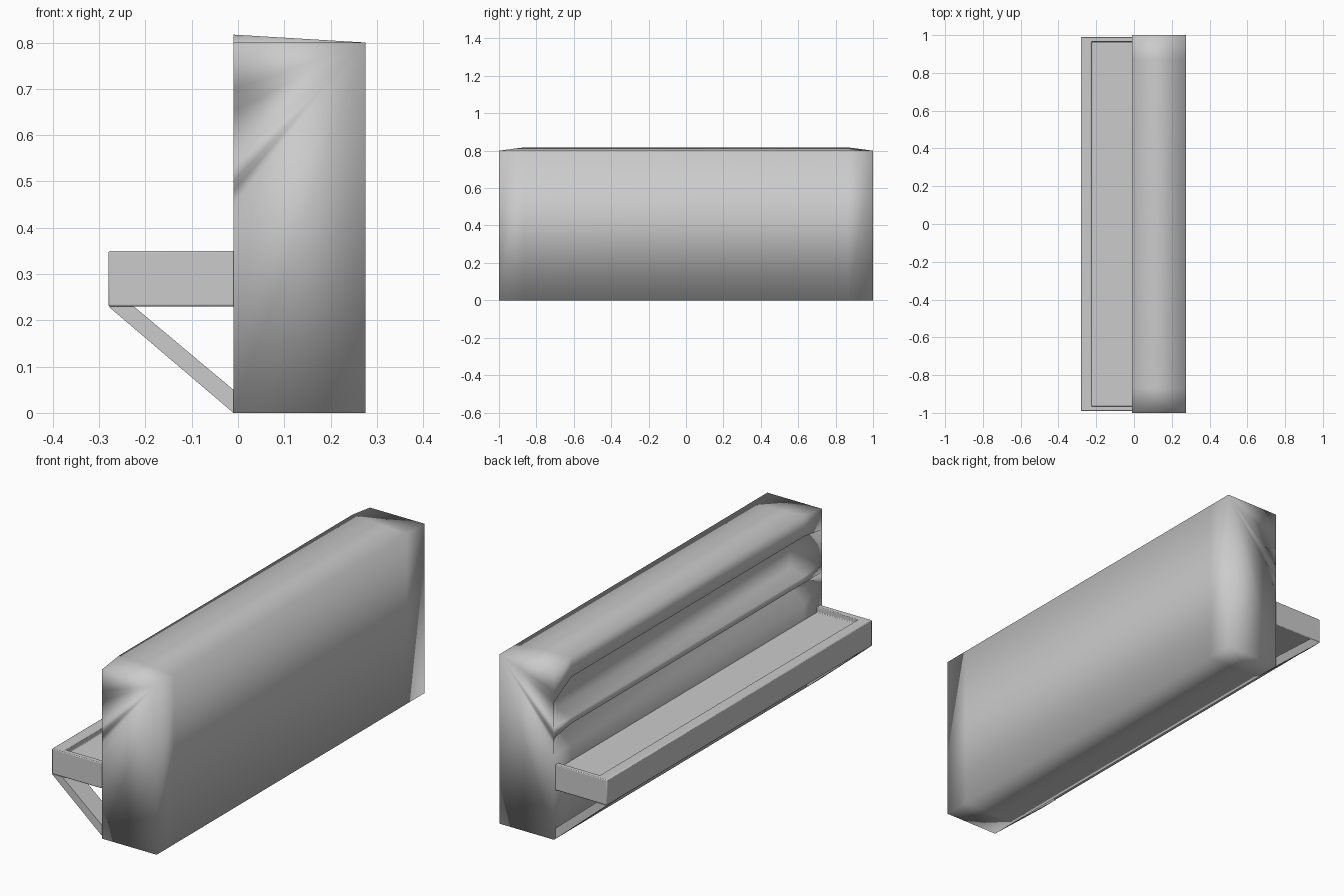
import bpy, bmesh

if "Cube" in bpy.data.objects:
    bpy.data.objects.remove(bpy.data.objects["Cube"])


def finish(name, bm, smooth=None):
    bmesh.ops.recalc_face_normals(bm, faces=bm.faces)
    mesh = bpy.data.meshes.new(name)
    bm.to_mesh(mesh)
    bm.free()
    obj = bpy.data.objects.new(name, mesh)
    bpy.context.collection.objects.link(obj)
    bpy.context.view_layer.objects.active = obj
    for o in bpy.context.selected_objects:
        o.select_set(False)
    obj.select_set(True)
    if smooth == "all":
        bpy.ops.object.shade_smooth()
    elif smooth is not None:
        bpy.ops.object.shade_smooth_by_angle(angle=smooth)
    return obj


def loft(name, sections, smooth=None):
    """Skin closed (x, z) sections placed along y; cap both ends."""
    bm = bmesh.new()
    rings = [[bm.verts.new((x, y, z)) for x, z in pts] for y, pts in sections]
    n = len(rings[0])
    for a, b in zip(rings, rings[1:]):
        for i in range(n):
            j = (i + 1) % n
            bm.faces.new((a[i], a[j], b[j], b[i]))
    bm.faces.new(rings[0])
    bm.faces.new(rings[-1])
    return finish(name, bm, smooth)


FACE = -0.01    # plane of the shelf side of the body

# body: tall block with two grooved ledges that close up towards the ends
middle = [(0.275, 0), (0.275, 0.80), (FACE, 0.817), (FACE, 0.72), (0.066, 0.70),
          (0.066, 0.55), (FACE, 0.53), (FACE, 0.50), (0.05, 0.48), (0.05, 0.45),
          (FACE, 0.40), (FACE, 0)]
end = [(max(x, FACE) if x > 0.2 else FACE, z) for x, z in middle]
end[2], end[3], end[4] = (FACE, 0.80), (FACE, 0.70), (FACE, 0.65)
loft("body", [(-1, end), (-0.87, middle), (0.87, middle), (1, end)], "all")

# tray: raised rim on three sides with a lower floor, one U-shaped piece
bm = bmesh.new()
outline = [(0.0, -0.99), (-0.28, -0.99), (-0.28, 0.99), (0.0, 0.99)]
inner = [(0.0, -0.965), (-0.225, -0.965), (-0.225, 0.965), (0.0, 0.965)]
bot = [bm.verts.new((x, y, 0.23)) for x, y in outline]
top = [bm.verts.new((x, y, 0.35)) for x, y in outline]
rim = [bm.verts.new((x, y, 0.35)) for x, y in inner]
floor = [bm.verts.new((x, y, 0.325)) for x, y in inner]
bm.faces.new(bot)
bm.faces.new(floor)
for lo, hi in ((bot, top), (top, rim), (rim, floor)):
    for i in range(3):
        bm.faces.new((lo[i], lo[i + 1], hi[i + 1], hi[i]))
bm.faces.new((bot[0], top[0], rim[0], floor[0], floor[3], rim[3], top[3], bot[3]))
tray = finish("tray", bm, 0.6)
bevel = tray.modifiers.new("soft_edges", "BEVEL")
bevel.width = 0.004
bevel.segments = 2

# slanted braces under each end of the tray
brace = [(-0.28, 0.23), (-0.225, 0.23), (FACE, 0.05), (FACE, 0.0)]
for name, y0, y1 in (("front_brace", -0.99, -0.89), ("back_brace", 0.89, 0.99)):
    loft(name, [(y0, brace), (y1, brace)])
